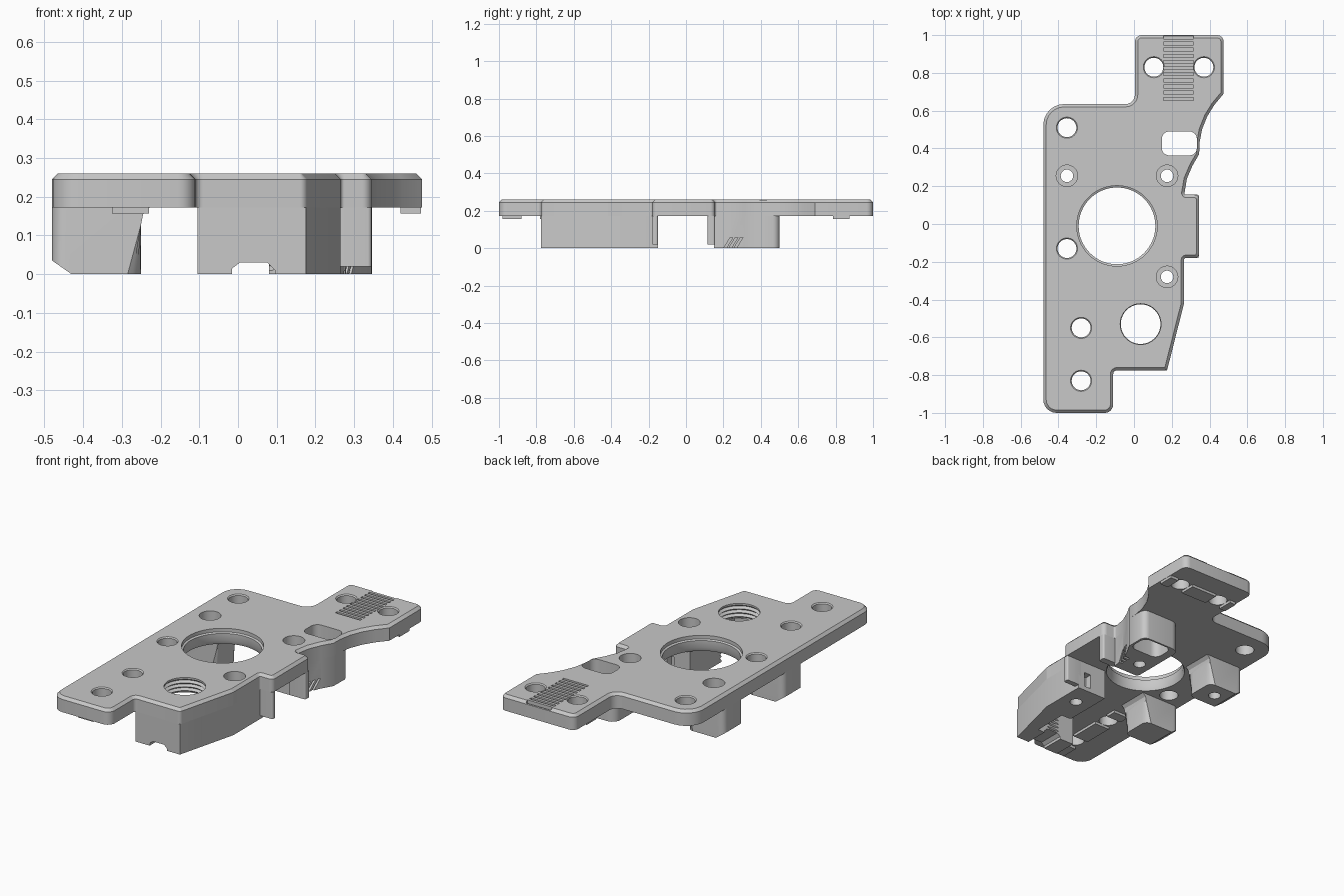
import bpy, bmesh, math
from mathutils import Vector

cube = bpy.data.objects.get("Cube")
if cube:
    bpy.data.objects.remove(cube, do_unlink=True)

grey = bpy.data.materials.new("machined_grey")
grey.use_nodes = True
colour = (0.58, 0.58, 0.58, 1)
grey.diffuse_color = colour
grey.node_tree.nodes["Principled BSDF"].inputs["Base Color"].default_value = colour

TOP, UNDER = 0.26, 0.172
cutters = bpy.data.collections.new("cutters")
bpy.context.scene.collection.children.link(cutters)
bodies = []


def finish(name, bm, cutter):
    bmesh.ops.recalc_face_normals(bm, faces=bm.faces)
    mesh = bpy.data.meshes.new(name)
    bm.to_mesh(mesh)
    bm.free()
    mesh.materials.append(grey)
    obj = bpy.data.objects.new(name, mesh)
    if cutter:
        cutters.objects.link(obj)
        obj.hide_render = True
    else:
        bpy.context.scene.collection.objects.link(obj)
        bodies.append(obj)
    return obj


def rounded(corners, steps=6):
    """Outline from (x, y, radius) corners, each turned into an arc."""
    out = []
    n = len(corners)
    for i, (x, y, r) in enumerate(corners):
        p = Vector((x, y, 0))
        if r == 0:
            out.append((x, y))
            continue
        a = (Vector((*corners[i - 1][:2], 0)) - p).normalized()
        b = (Vector((*corners[(i + 1) % n][:2], 0)) - p).normalized()
        half = a.angle(b) / 2
        centre = p + (a + b).normalized() * r / math.sin(half)
        t = r / math.tan(half)
        start, end = p + a * t - centre, p + b * t - centre
        sweep = start.angle(end)
        for k in range(steps + 1):
            f = k / steps
            q = centre + (start * math.sin((1 - f) * sweep) + end * math.sin(f * sweep)) / math.sin(sweep)
            out.append((q.x, q.y))
    return out


def box2d(x0, x1, y0, y1, r=0.0):
    return rounded([(x0, y0, r), (x1, y0, r), (x1, y1, r), (x0, y1, r)])


def prism(name, pts, lo, hi, axis="z", cutter=False, chamfer=0, round_up=0):
    place = {"z": lambda u, v, w: (u, v, w),
             "y": lambda u, v, w: (u, w, v),
             "x": lambda u, v, w: (w, u, v)}[axis]
    bm = bmesh.new()
    low = [bm.verts.new(place(u, v, lo)) for u, v in pts]
    high = [bm.verts.new(place(u, v, hi)) for u, v in pts]
    bm.faces.new(low)
    cap = bm.faces.new(high)
    for i in range(len(pts)):
        bm.faces.new((low[i - 1], low[i], high[i], high[i - 1]))
    bmesh.ops.recalc_face_normals(bm, faces=bm.faces)
    if chamfer:
        bmesh.ops.bevel(bm, geom=list(cap.edges), offset=chamfer, segments=1,
                        profile=0.5, affect="EDGES")
    if round_up:
        ends = [e for e in bm.edges if len({round(v.co.y, 4) for v in e.verts}) == 1
                and abs(e.verts[0].co.z - e.verts[1].co.z) > 0.05]
        bmesh.ops.bevel(bm, geom=ends, offset=round_up, segments=4,
                        profile=0.5, affect="EDGES")
    return finish(name, bm, cutter)


def lathe_cut(name, x, y, profile, segs=40):
    """Round cutter from (radius, z) rows, closed at both ends."""
    bm = bmesh.new()
    rings = [[bm.verts.new((x + r * math.cos(math.tau * k / segs),
                            y + r * math.sin(math.tau * k / segs), z))
              for k in range(segs)] for r, z in profile]
    bm.faces.new(rings[0])
    bm.faces.new(rings[-1])
    for a, b in zip(rings, rings[1:]):
        for k in range(segs):
            bm.faces.new((a[k - 1], a[k], b[k], b[k - 1]))
    return finish(name, bm, True)


# Main plate with a chamfered top rim
outline = rounded([
    (-0.48, -1, 0.07), (-0.11, -1, 0.045), (-0.11, -0.775, 0.02), (0.175, -0.775, 0.02),
    (0.265, -0.42, 0.03), (0.265, -0.18, 0.01), (0.345, -0.18, 0.025), (0.345, 0.155, 0.025),
    (0.265, 0.155, 0.01), (0.28, 0.24, 0), (0.31, 0.31, 0), (0.345, 0.37, 0), (0.347, 0.43, 0),
    (0.36, 0.5, 0), (0.388, 0.57, 0), (0.425, 0.63, 0), (0.475, 0.69, 0), (0.475, 1, 0.035),
    (0.005, 1, 0.035), (0.005, 0.635, 0.05), (-0.48, 0.635, 0.11)])
prism("main_plate", outline, UNDER, TOP, chamfer=0.015)

# Deep blocks below the plate
prism("front_block", [
    (0.175, -0.775), (0.265, -0.42), (0.265, -0.15), (0.08, -0.15), (0.08, -0.44),
    (0.14, -0.44), (0.14, -0.64), (-0.105, -0.64), (-0.105, -0.775)], 0, UNDER)
prism("back_block", rounded([
    (0.1, 0.15, 0.02), (0.265, 0.15, 0), (0.28, 0.24, 0), (0.31, 0.31, 0), (0.345, 0.37, 0),
    (0.347, 0.5, 0.035), (0.1, 0.5, 0.05)]), 0, UNDER)

# Side opening legs
for name, y0, y1 in (("side_leg_front", -0.18, -0.15), ("side_leg_back", 0.115, 0.155)):
    prism(name, box2d(0.24, 0.345, y0, y1, 0.01), 0.02, UNDER)

# Flared posts along the straight edge
post = [(-0.48, UNDER), (-0.48, 0.035), (-0.43, 0), (-0.25, 0), (-0.25, 0.13),
        (-0.245, 0.155), (-0.228, UNDER)]
for name, y in (("post_back", 0.255), ("post_front", -0.285)):
    prism(name, post, y - 0.09, y + 0.09, axis="y", round_up=0.035)

# Thin locating pads, interrupted at the bolt holes
for i, (a, b) in enumerate(((-0.98, -0.88), (-0.78, -0.6), (-0.5, -0.44))):
    prism(f"front_pad_{i}", box2d(-0.325, -0.23, a, b), 0.157, UNDER)
for i, (a, b) in enumerate(((0.015, 0.055), (0.155, 0.32), (0.42, 0.473))):
    prism(f"tab_pad_{i}", box2d(a, b, 0.785, 0.875), 0.157, UNDER)

# Plain bolt holes
for x, y in ((-0.355, 0.51), (-0.355, -0.13), (-0.28, -0.55), (-0.28, -0.83),
             (0.105, 0.83), (0.37, 0.83)):
    lathe_cut("bolt_hole", x, y, [(0.05, -0.1), (0.05, TOP - 0.006), (0.062, TOP + 0.006)], 32)

# Counterbored holes
for x, y in ((-0.355, 0.255), (0.175, 0.255), (0.175, -0.28)):
    lathe_cut("counterbore", x, y, [(0.033, -0.1), (0.033, 0.15), (0.057, 0.15), (0.057, 0.4)], 32)

# Central bore with a stepped lip
lathe_cut("central_bore", -0.09, -0.01, [
    (0.215, -0.1), (0.215, 0.165), (0.203, 0.195), (0.203, 0.235), (0.213, 0.24), (0.213, 0.4)], 64)

# Threaded hole
thread = [(0.105, -0.1)]
for i in range(11):
    z = 0.01 + i * 0.022
    thread += [(0.105, z), (0.118, z + 0.011)]
lathe_cut("threaded_hole", 0.035, -0.53, thread + [(0.108, 0.25), (0.108, 0.4)])

# Rounded slot and the row of grooves on the tab
prism("slot", box2d(0.147, 0.333, 0.363, 0.49, 0.04), -0.1, 0.4, cutter=True)
for i in range(11):
    y = 0.655 + i * 0.0325
    prism("tab_groove", box2d(0.157, 0.315, y, y + 0.016), TOP - 0.02, 0.4, cutter=True)

# Bottom channel, side pocket and slanted side notches
prism("channel", [(-0.02, -0.05), (0.095, -0.05), (0.095, 0.01), (0.075, 0.03), (0.005, 0.03),
                  (-0.015, 0.015)], -0.9, -0.6, axis="y", cutter=True)
prism("wall_pocket", box2d(0.18, 0.225, 0.025, 0.11), -0.19, -0.1, axis="y", cutter=True)
for y in (0.205, 0.232, 0.259):
    prism("slanted_notch", [(y - 0.01, -0.01), (y + 0.004, -0.01), (y + 0.046, 0.058),
                            (y + 0.032, 0.058)], 0.255, 0.5, axis="x", cutter=True)

# Cut every body, then tidy shading
for obj in bodies:
    mod = obj.modifiers.new("holes", "BOOLEAN")
    mod.operation = "DIFFERENCE"
    mod.operand_type = "COLLECTION"
    mod.collection = cutters
    mod.solver = "EXACT"
    bpy.ops.object.select_all(action="DESELECT")
    obj.select_set(True)
    bpy.context.view_layer.objects.active = obj
    bpy.ops.object.modifier_apply(modifier=mod.name)
    bpy.ops.object.shade_smooth_by_angle(angle=math.radians(30))
for obj in list(cutters.objects):
    bpy.data.objects.remove(obj, do_unlink=True)
bpy.data.collections.remove(cutters)
